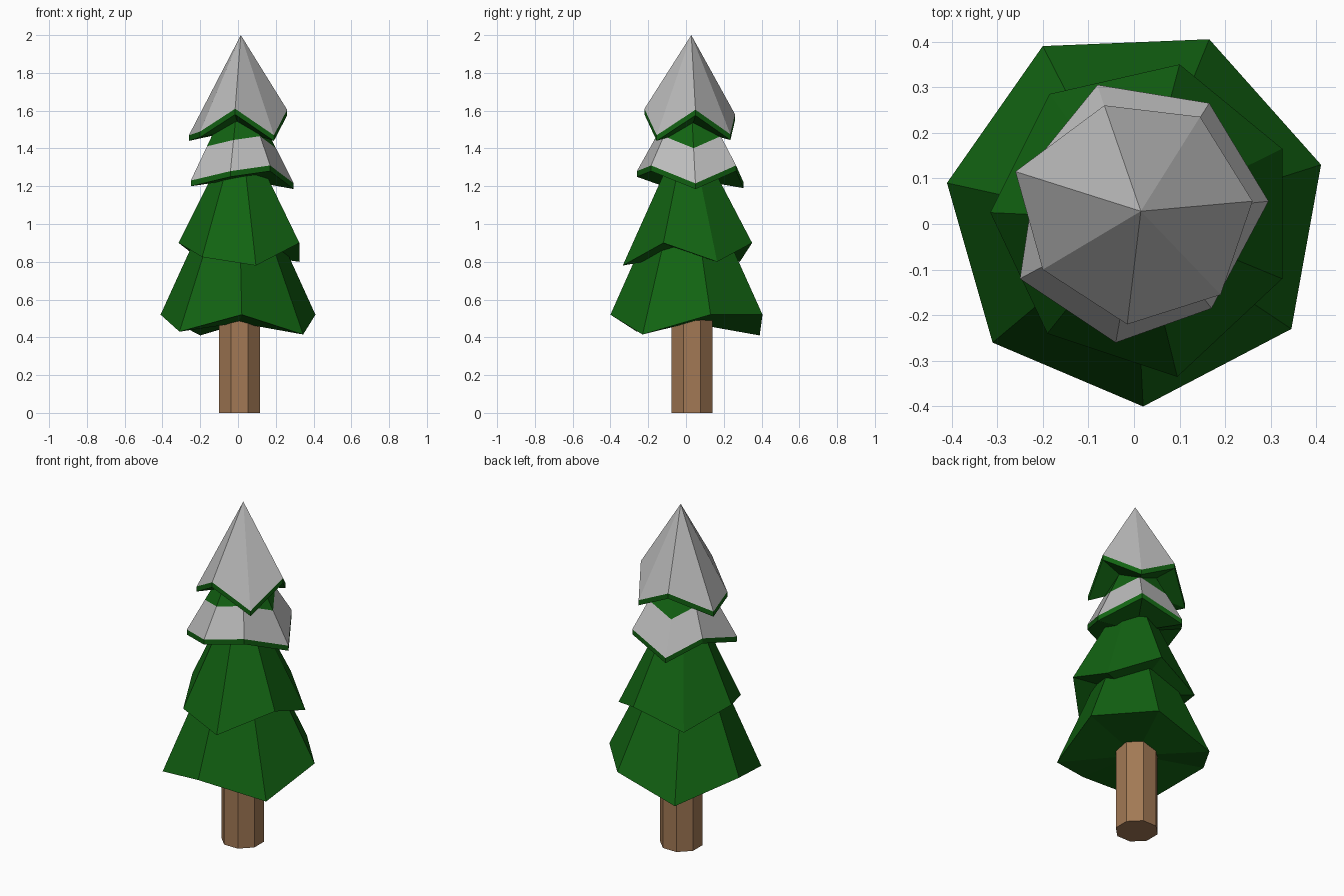
import bpy
import bmesh
from math import pi
from mathutils import Matrix, Vector

default_cube = bpy.data.objects.get("Cube")
if default_cube:
    bpy.data.objects.remove(default_cube, do_unlink=True)


def make_material(name, rgb):
    mat = bpy.data.materials.new(name)
    mat.use_nodes = True
    color = (*rgb, 1)
    mat.diffuse_color = color
    mat.node_tree.nodes["Principled BSDF"].inputs["Base Color"].default_value = color
    return mat


needle_green = make_material("needle green", (.006, .125, .006))
snow_grey = make_material("snow grey", (.5, .5, .5))
bark_brown = make_material("bark brown", (.36, .19, .09))


def finish(bm, name, materials):
    """Turn a bmesh into a flat-shaded object."""
    bmesh.ops.recalc_face_normals(bm, faces=bm.faces[:])
    mesh = bpy.data.meshes.new(name)
    bm.to_mesh(mesh)
    bm.free()
    for mat in materials:
        mesh.materials.append(mat)
    obj = bpy.data.objects.new(name, mesh)
    bpy.context.collection.objects.link(obj)
    return obj


def branch_tier(name, hem, apex, steps, rim=0):
    """Jagged cone: hem points drawn towards an apex.

    steps lists (fraction of the way to the apex, material index);
    rim adds a thin upright green edge below the snow.
    """
    hem = [Vector(p) for p in hem]
    apex = Vector(apex)
    count = len(hem)
    bm = bmesh.new()
    ring = [bm.verts.new(p) for p in hem]

    # Underside, fanned from its middle
    middle = bm.verts.new(sum(hem, Vector()) / count)
    for i in range(count):
        bm.faces.new((ring[i], ring[i - 1], middle))

    def add_band(lower, points, material):
        upper = [bm.verts.new(p) for p in points]
        for i in range(count):
            face = bm.faces.new((lower[i - 1], lower[i], upper[i], upper[i - 1]))
            face.material_index = material
        return upper

    if rim:
        hem = [p + Vector((0, 0, rim)) for p in hem]
        ring = add_band(ring, hem, 0)

    for fraction, material in steps:
        if fraction < 1:
            ring = add_band(ring, [p.lerp(apex, fraction) for p in hem], material)
        else:
            tip = bm.verts.new(apex)
            for i in range(count):
                face = bm.faces.new((ring[i - 1], ring[i], tip))
                face.material_index = material
    if steps[-1][0] < 1:
        bm.faces.new(ring).material_index = steps[-1][1]
    return finish(bm, name, [needle_green, snow_grey])


# Trunk: upright octagonal post
bm = bmesh.new()
placement = Matrix.Translation((.008, .032, .3)) @ Matrix.Rotation(pi / 8, 4, "Z")
bmesh.ops.create_cone(bm, cap_ends=True, segments=8, radius1=.117, radius2=.117,
                      depth=.6, matrix=placement)
finish(bm, "trunk", [bark_brown])

# Lower green branches
branch_tier("bottom_branches",
            [(-.2, .39, .41), (.165, .405, .52), (.41, .13, .52), (.345, -.23, .415),
             (.02, -.4, .52), (-.31, -.26, .43), (-.41, .09, .52)],
            (0, 0, 1.42), [(.6, 0)])

branch_tier("middle_branches",
            [(-.185, .285, .8), (.1, .35, .9), (.325, .165, .8), (.325, -.12, .9),
             (.095, -.335, .78), (-.19, -.24, .825), (-.315, .025, .9)],
            (.01, .01, 1.55), [(.65, 0)])

# Branches with a snow band round the lower part
branch_tier("snowy_branches",
            [(-.08, .305, 1.19), (.165, .265, 1.28), (.295, .05, 1.185), (.17, -.185, 1.28),
             (-.04, -.26, 1.25), (-.25, -.12, 1.2), (-.21, .145, 1.28)],
            (.01, .02, 1.78), [(.33, 1), (.65, 0)], rim=.03)

# Snow-covered tip
branch_tier("snowy_tip",
            [(-.065, .26, 1.55), (.145, .235, 1.445), (.26, .05, 1.575), (.19, -.155, 1.44),
             (-.015, -.22, 1.58), (-.2, -.1, 1.46), (-.26, .115, 1.44)],
            (.015, .028, 2), [(1, 1)], rim=.03)
